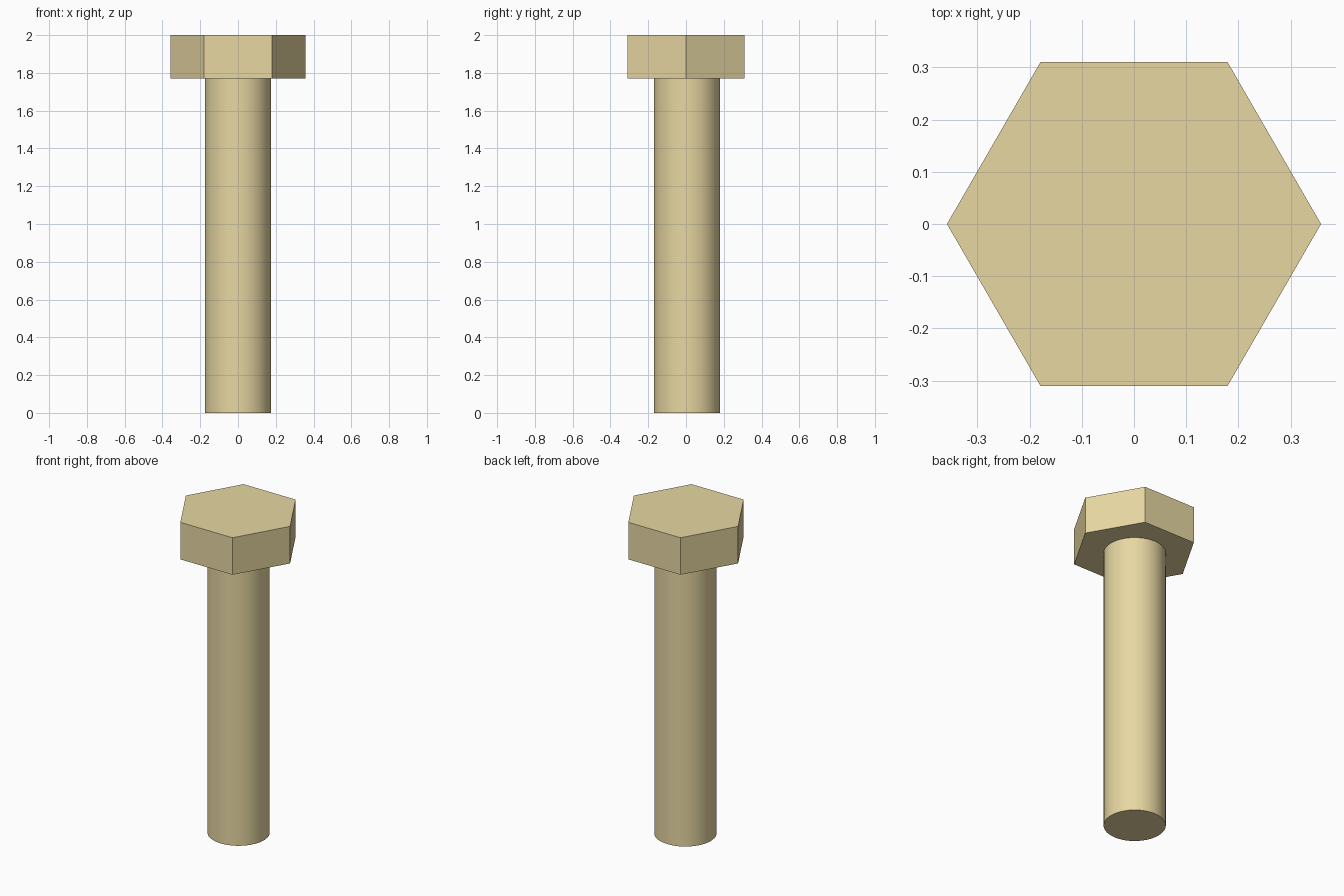
import bpy, math

if "Cube" in bpy.data.objects:
    bpy.data.objects.remove(bpy.data.objects["Cube"])

HEAD_BOTTOM, TOP = 1.77, 2.0

mat = bpy.data.materials.new("pale_brass")
mat.diffuse_color = (0.80, 0.68, 0.36, 1)
mat.use_nodes = True
mat.node_tree.nodes["Principled BSDF"].inputs["Base Color"].default_value = mat.diffuse_color


def prism(name, sides, radius, z0, z1, y=0.0, turn=0.0):
    bpy.ops.mesh.primitive_cylinder_add(vertices=sides, radius=radius, depth=z1 - z0,
                                        location=(0, y, (z0 + z1) / 2))
    obj = bpy.context.object
    obj.name = name
    obj.rotation_euler.z = turn
    obj.data.materials.append(mat)
    return obj


# Hexagonal head, corners pointing along x
prism("bolt_head", 6, 0.358, HEAD_BOTTOM, TOP, turn=math.radians(30))

# Round shank, sitting very slightly towards the back, sunk a little into the head
prism("bolt_shank", 48, 0.175, 0, HEAD_BOTTOM + 0.01, y=0.006)
bpy.ops.object.shade_smooth_by_angle(angle=math.radians(30))
